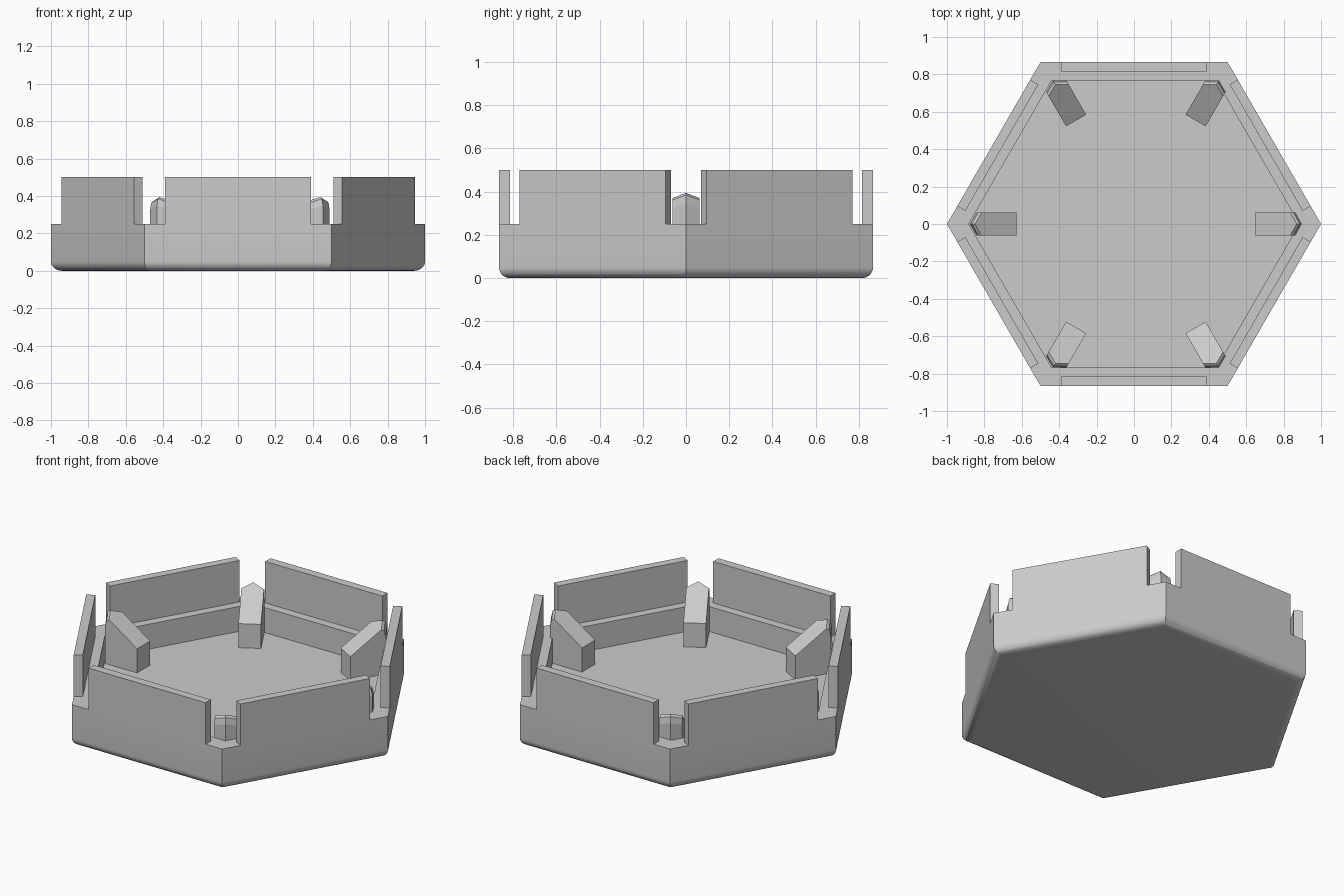
import bpy, bmesh, math
from mathutils import Matrix, Vector

cube = bpy.data.objects.get("Cube")
if cube:
    bpy.data.objects.remove(cube, do_unlink=True)

GREY = (0.6, 0.6, 0.6, 1)
grey = bpy.data.materials.new("light grey")
grey.use_nodes = True
grey.diffuse_color = GREY
grey.node_tree.nodes["Principled BSDF"].inputs["Base Color"].default_value = GREY

APOTHEM = math.sqrt(3) / 2
INNER = 0.765
RIM, FLOOR, TOP = 0.25, 0.10, 0.50


def finish(name, bm):
    bmesh.ops.recalc_face_normals(bm, faces=bm.faces)
    mesh = bpy.data.meshes.new(name)
    bm.to_mesh(mesh)
    bm.free()
    mesh.materials.append(grey)
    obj = bpy.data.objects.new(name, mesh)
    bpy.context.collection.objects.link(obj)
    return obj


def loft(name, rings):
    """Join equal closed rings of points and cap both ends."""
    bm = bmesh.new()
    loops = [[bm.verts.new(p) for p in ring] for ring in rings]
    n = len(loops[0])
    for a, b in zip(loops, loops[1:]):
        for i in range(n):
            j = (i + 1) % n
            bm.faces.new((a[i], a[j], b[j], b[i]))
    bm.faces.new(loops[0])
    bm.faces.new(loops[-1])
    return finish(name, bm)


def hexagon(apothem, z):
    r = apothem / APOTHEM
    return [(r * math.cos(i * math.pi / 3), r * math.sin(i * math.pi / 3), z)
            for i in range(6)]


# Hexagonal tray with a rounded bottom edge and a recessed floor
ROUND, STEPS = 0.05, 8
profile = []
for i in range(STEPS + 1):
    a = i / STEPS * math.pi / 2
    profile.append((APOTHEM - ROUND + ROUND * math.sin(a), ROUND - ROUND * math.cos(a)))
profile += [(APOTHEM, RIM), (INNER, RIM), (INNER, FLOOR)]
tray = loft("tray", [hexagon(r, z) for r, z in profile])
bpy.ops.object.select_all(action='DESELECT')
bpy.context.view_layer.objects.active = tray
tray.select_set(True)
bpy.ops.object.shade_smooth_by_angle(angle=math.radians(30))

# Thin upright panels, flush with the outside of each wall
THICK, LENGTH = 0.05, 0.78
for i in range(6):
    bm = bmesh.new()
    bmesh.ops.create_cube(bm, size=1, matrix=Matrix.LocRotScale(
        Vector((APOTHEM - THICK / 2, 0, (RIM + TOP) / 2)), None,
        Vector((THICK, LENGTH, TOP - RIM))))
    panel = finish(f"wall_panel_{i + 1}", bm)
    panel.rotation_euler.z = math.radians(30 + 60 * i)

# Sloping corner supports with a wedge-shaped outer end
WIDTH, TIP, SLOPE = 0.062, 0.035, 0.673


def section(y):
    back = TIP * abs(y) / WIDTH
    drop = back * SLOPE
    return [(0.639, y, FLOOR), (0.639, y, 0.245),
            (0.860 - back, y, 0.394 - drop), (0.877 - back, y, 0.385 - drop),
            (0.887 - back, y, 0.350 - drop), (0.887 - back, y, FLOOR)]


for i in range(6):
    support = loft(f"corner_support_{i + 1}", [section(y) for y in (-WIDTH, 0, WIDTH)])
    support.rotation_euler.z = math.radians(60 * i)
    support.location.x = 0.01
